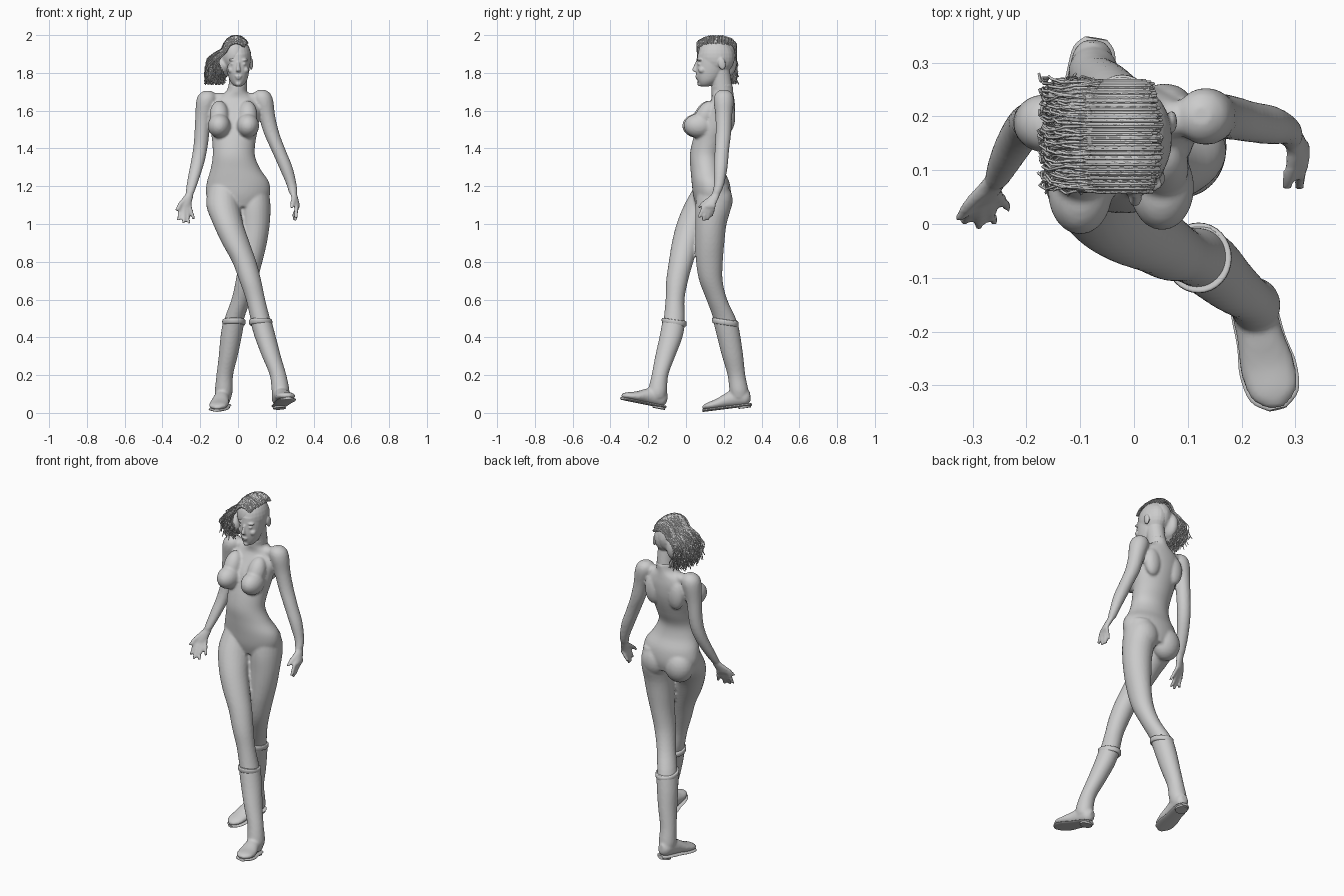
import bpy, bmesh, math, random
from mathutils import Vector, Matrix

random.seed(4)
X, Y, Z = Vector((1, 0, 0)), Vector((0, 1, 0)), Vector((0, 0, 1))


def loft(bm, rings, u=X, v=Y, n=24, sub=4):
    """Smooth skin through rings (x, y, z, half width along u, half width along v)."""
    r = [Vector(k[:5]) for k in rings]
    p = [r[0]] + r + [r[-1]]
    path = []
    for i in range(1, len(p) - 2):
        a, b, c, d = p[i - 1:i + 3]
        for s in range(sub):
            t = s / sub
            path.append(0.5 * (2 * b + (c - a) * t + (2 * a - 5 * b + 4 * c - d) * t * t
                               + (3 * b - a - 3 * c + d) * t ** 3))
    path.append(r[-1])
    loops = []
    for q in path:
        c = Vector(q[:3])
        loops.append([bm.verts.new(c + u * q[3] * math.cos(2 * math.pi * k / n)
                                   + v * q[4] * math.sin(2 * math.pi * k / n)) for k in range(n)])
    for a, b in zip(loops, loops[1:]):
        for k in range(n):
            bm.faces.new((a[k], a[(k + 1) % n], b[(k + 1) % n], b[k]))
    bm.faces.new(loops[0][::-1])
    bm.faces.new(loops[-1])


def ball(bm, c, r, rot=0):
    m = Matrix.Translation(c) @ Matrix.Rotation(rot, 4, 'X') @ Matrix.Diagonal((*r, 1))
    bmesh.ops.create_uvsphere(bm, u_segments=24, v_segments=14, radius=1, matrix=m)


def finish(name, bm, voxel=None, smooth=4):
    bmesh.ops.recalc_face_normals(bm, faces=bm.faces)
    me = bpy.data.meshes.new(name)
    bm.to_mesh(me)
    bm.free()
    ob = bpy.data.objects.new(name, me)
    bpy.context.collection.objects.link(ob)
    for f in me.polygons:
        f.use_smooth = True
    if voxel:
        m = ob.modifiers.new("blend", 'REMESH')
        m.mode, m.voxel_size, m.use_smooth_shade = 'VOXEL', voxel, True
        s = ob.modifiers.new("soften", 'SMOOTH')
        s.factor, s.iterations = 0.5, smooth
    return ob


# torso
bm = bmesh.new()
loft(bm, [(0, .19, 1.74, .05, .057), (-.008, .192, 1.70, .056, .058), (-.015, .195, 1.665, .105, .06),
          (-.018, .185, 1.62, .138, .075), (-.02, .165, 1.56, .133, .092), (-.02, .148, 1.5, .125, .095),
          (-.022, .125, 1.43, .114, .093), (-.022, .106, 1.36, .112, .086), (-.013, .112, 1.29, .132, .088),
          (0, .13, 1.22, .165, .1), (0, .138, 1.15, .168, .1), (0, .14, 1.09, .13, .085)], n=40)
for x, y in ((-.1, .06), (.052, .068)):
    ball(bm, (x, y, 1.52), (.06, .08, .064))
    ball(bm, (x, y + .035, 1.575), (.05, .05, .085), -.5)
for s in (-1, 1):
    ball(bm, (s * .076, .172, 1.125), (.085, .075, .095))
    ball(bm, (-.018 + s * .075, .225, 1.57), (.05, .036, .085))
    ball(bm, (-.018 + s * .08, .195, 1.665), (.085, .035, .03))

# legs, as rings from hip to inside the boots
front = [(-.08, .125, 1.2, .075, .08), (-.08, .09, 1.1, .088, .1), (-.052, .032, 1.0, .08, .082),
         (-.012, -.002, .9, .074, .073), (.033, -.026, .8, .064, .065), (.065, -.047, .7, .058, .058),
         (.093, -.058, .6, .051, .05), (.12, -.063, .49, .052, .056), (.145, -.08, .4, .051, .056),
         (.177, -.11, .3, .045, .048), (.212, -.138, .2, .039, .039), (.225, -.15, .12, .042, .045),
         (.226, -.152, .08, .036, .04)]
rear = [(.085, .145, 1.2, .075, .08), (.088, .145, 1.1, .084, .095), (.088, .132, 1.0, .08, .083),
        (.08, .126, .9, .073, .077), (.066, .124, .8, .063, .071), (.045, .132, .7, .057, .062),
        (.016, .163, .6, .051, .055), (-.022, .208, .49, .052, .06), (-.037, .227, .4, .051, .057),
        (-.052, .247, .3, .045, .051), (-.07, .267, .2, .039, .042), (-.075, .28, .12, .042, .045),
        (-.077, .283, .08, .036, .04)]
for leg in (front, rear):
    loft(bm, leg[:9])

# arms
arms = [[(-.16, .187, 1.705, .02), (-.163, .187, 1.685, .045), (-.168, .187, 1.645, .054),
         (-.185, .188, 1.55, .042), (-.197, .185, 1.42, .038), (-.213, .165, 1.33, .036),
         (-.236, .125, 1.24, .031), (-.255, .085, 1.165, .023)],
        [(.125, .2, 1.71, .02), (.127, .2, 1.69, .045), (.134, .2, 1.65, .053), (.153, .2, 1.57, .044),
         (.178, .198, 1.48, .041), (.215, .19, 1.39, .038), (.253, .184, 1.3, .036),
         (.283, .175, 1.21, .027), (.292, .162, 1.165, .023)]]
for a in arms:
    loft(bm, [(*k, k[3]) for k in a])


# hands
def hand(wrist, knuckle, u, tips, thumb):
    w, k, u = Vector(wrist), Vector(knuckle), Vector(u).normalized()
    v = Vector((-u.y, u.x, 0)).normalized()
    loft(bm, [(*w, .021, .018), (*w.lerp(k, .4), .028, .017), (*k, .034, .013),
              (*w.lerp(k, 1.12), .028, .009)], u, v)
    for i, t in enumerate(tips):
        a, t = k + u * (.027 - .018 * i), Vector(t)
        loft(bm, [(*a, .011, .011), (*a.lerp(t, .5), .0105, .0105), (*t, .009, .009)], n=10)
    a = w.lerp(k, .3) + u * .015
    t = Vector(thumb)
    loft(bm, [(*a, .014, .014), (*(a.lerp(t, .5) + u * .007), .012, .012), (*t, .0095, .0095)], n=10)


hand((-.255, .085, 1.165), (-.28, .048, 1.095), (-.91, -.41, 0),
     [(-.315, .004, 1.018), (-.288, -.006, 1.004), (-.261, .004, 1.002), (-.234, .03, 1.025)],
     (-.324, .01, 1.072))
hand((.292, .162, 1.165), (.314, .122, 1.098), (-.15, -1, 0),
     [(.307, .068, 1.033), (.302, .09, 1.016), (.297, .113, 1.02), (.292, .134, 1.04)], (.283, .066, 1.083))
finish("body", bm, .0075, 3)

# head: cranium, jaw, neck and features
bm = bmesh.new()
ball(bm, (0, .16, 1.882), (.071, .097, .097))
loft(bm, [(.002, .1, 1.728, .014, .018), (.002, .108, 1.738, .03, .037), (.002, .118, 1.762, .046, .057),
          (.001, .13, 1.80, .057, .077), (0, .14, 1.85, .064, .084), (0, .15, 1.9, .064, .088)], n=32)
loft(bm, [(-.003, .194, 1.70, .051, .055), (0, .186, 1.76, .048, .054), (0, .172, 1.84, .05, .055)])
loft(bm, [(.002, .06, 1.858, .007, .01), (.002, .052, 1.835, .008, .012), (.002, .046, 1.815, .012, .014),
          (.002, .055, 1.805, .012, .01)], n=12)
ball(bm, (.002, .061, 1.782), (.02, .012, .006))
ball(bm, (.002, .064, 1.772), (.017, .012, .007))
ball(bm, (.002, .075, 1.742), (.016, .014, .013))
for s in (-1, 1):
    ball(bm, (.002 + s * .028, .074, 1.868), (.024, .014, .007))
    ball(bm, (.002 + s * .027, .073, 1.847), (.014, .012, .009))
    ball(bm, (.002 + s * .036, .085, 1.815), (.02, .02, .018))
    ball(bm, (s * .07, .19, 1.848), (.01, .02, .032), .2)
finish("head", bm, .0045, 2)


# boots: shaft, foot, sole and heel
def boot(name, leg, heel, toe_xy, z0, pitch, length):
    d = Vector((toe_xy[0] - heel[0], toe_xy[1] - heel[1], 0)).normalized()
    side = Vector((-d.y, d.x, 0))
    fwd = d * math.cos(pitch) + Z * math.sin(pitch)
    up = Z * math.cos(pitch) - d * math.sin(pitch)
    org = Vector((*heel, z0))
    foot = [(0, .06, .018, .025), (.02, .055, .036, .04), (.06, .06, .041, .047), (.11, .054, .043, .04),
            (.165, .04, .051, .027), (.215, .034, .043, .018), (.24, .03, .014, .008)]
    at = lambda s, z: org + fwd * s * length / .24 + up * z
    bm = bmesh.new()
    loft(bm, [(*k[:3], k[3] + .005, k[4] + .005) for k in leg], n=32)
    loft(bm, [(*at(s, z), w, h) for s, z, w, h in foot], side, up, n=32)
    finish(name, bm, .0075, 3)
    bm = bmesh.new()
    loft(bm, [(*at(s, .015), w + .003, .008) for s, z, w, h in foot], side, up)
    loft(bm, [(*at(.034, z), .034, .034) for z in (0, .008, .016)], side, fwd)
    ob = finish(name + "_sole", bm)
    ob.data.set_sharp_from_angle(angle=math.radians(40))
    # cuff rim
    bm = bmesh.new()
    c = leg[0]
    loft(bm, [(c[0], c[1], c[2] + z, c[3] + r, c[4] + r) for z, r in
              ((-.025, .004), (-.018, .009), (.002, .009), (.004, .003))], Vector((1, 0, 0)),
         Vector((0, 1, -.15)), n=32, sub=2)
    finish(name + "_cuff", bm)


boot("front_boot", front[7:], (.211, -.112), (.268, -.348), .016, math.radians(11), .246)
boot("rear_boot", rear[7:], (-.07, .347), (-.112, .09), .03, math.radians(-7), .262)

# swept hair: solid mass under loose strands, the other side is shaved
bm = bmesh.new()
ball(bm, (-.018, .162, 1.893), (.076, .1, .099))
ball(bm, (-.098, .165, 1.815), (.045, .08, .068))
ball(bm, (-.075, .2, 1.85), (.04, .07, .08))
finish("hair_mass", bm, .009, 3)

cu = bpy.data.curves.new("hair_strands", 'CURVE')
cu.dimensions, cu.bevel_depth, cu.bevel_resolution = '3D', .0028, 0
for i in range(400):
    phi = math.radians(random.uniform(-62, 68))
    lift = random.uniform(.97, 1.06)
    start = math.radians(random.uniform(38, 60))
    pts = []
    for k in range(7):
        th = start + (math.radians(160) - start) * k / 6
        pts.append(Vector((-.01 + .078 * lift * math.cos(phi) ** .5 * math.cos(th),
                           .16 + .112 * lift * math.sin(phi),
                           1.89 + .104 * lift * math.cos(phi) ** .6 * math.sin(th))))
    a = pts[-1]
    e = Vector((random.uniform(-.17, -.07), .165 + .1 * math.sin(phi) + random.uniform(-.02, .02),
                random.uniform(1.735, 1.80)))
    ph = random.uniform(0, 6.28)
    for k in range(1, 9):
        t = k / 8
        q = a.lerp(e, t)
        bulge = .035 * math.sin(math.pi * t)
        pts.append(q + Vector((-bulge + .009 * t * math.sin(13 * t + ph),
                               .009 * t * math.cos(13 * t + ph), bulge * .4)))
    sp = cu.splines.new('POLY')
    sp.points.add(len(pts) - 1)
    for sp_pt, q in zip(sp.points, pts):
        sp_pt.co = (q.x, q.y, min(q.z, 1.997), 1)
bpy.context.collection.objects.link(bpy.data.objects.new("hair_strands", cu))
